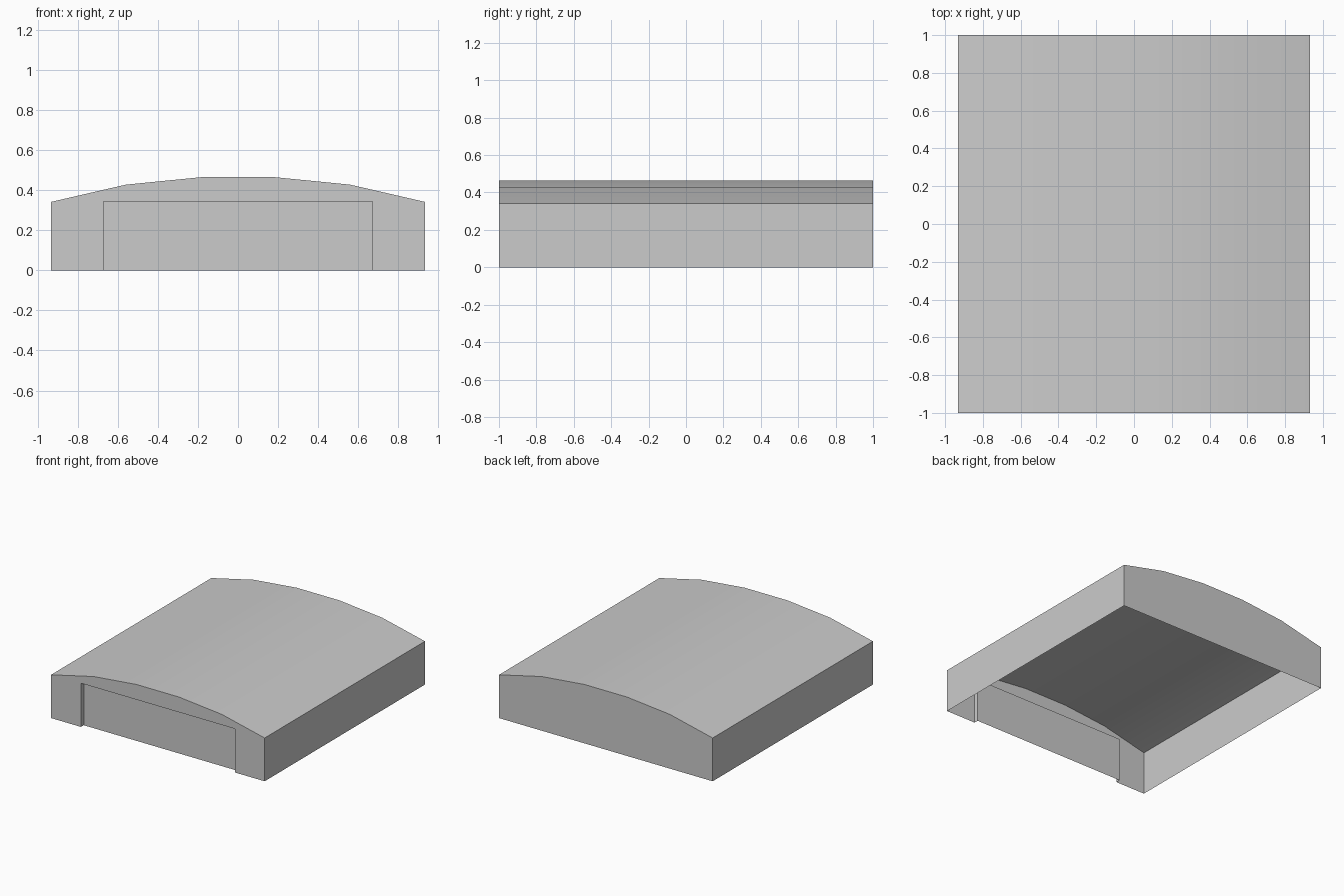
import bpy
import math

cube = bpy.data.objects.get("Cube")
if cube:
    bpy.data.objects.remove(cube, do_unlink=True)

# One plain grey for the whole building
grey = bpy.data.materials.new("plain_grey")
grey.use_nodes = True
colour = (0.6, 0.6, 0.6, 1)
grey.diffuse_color = colour
grey.node_tree.nodes["Principled BSDF"].inputs["Base Color"].default_value = colour

FRONT, BACK = -1.0, 1.0
DOOR_X, DOOR_TOP, RECESS = 0.672, 0.345, 0.035
half_arch = [(0.933, 0.342), (0.56, 0.428), (0.187, 0.465)]
arch = half_arch + [(-x, z) for x, z in reversed(half_arch)]
EAVE_X = arch[0][0]


def make_part(name, verts, faces):
    mesh = bpy.data.meshes.new(name)
    mesh.from_pydata(verts, [], faces)
    mesh.materials.append(grey)
    obj = bpy.data.objects.new(name, mesh)
    bpy.context.collection.objects.link(obj)
    return obj


def panel(name, outline, y, flip=False):
    """Flat upright sheet from an (x, z) outline, facing the back unless flipped."""
    points = outline[::-1] if flip else outline
    return make_part(name, [(x, y, z) for x, z in points], [range(len(points))])


def sweep(name, profile):
    """Sheet made by running an (x, z) profile from y0 to y1."""
    def run(y0, y1):
        n = len(profile)
        verts = [(x, y, z) for y in (y0, y1) for x, z in profile]
        faces = [(i, i + n, i + n + 1, i + 1) for i in range(n - 1)]
        return make_part(name, verts, faces)
    return run


# Curved roof, softly shaded across its facets
roof = sweep("roof", arch)(FRONT, BACK)
bpy.ops.object.select_all(action='DESELECT')
roof.select_set(True)
bpy.context.view_layer.objects.active = roof
bpy.ops.object.shade_smooth_by_angle(angle=math.radians(30))

# Side walls
sweep("left_wall", [(EAVE_X, 0), arch[0]])(FRONT, BACK)
sweep("right_wall", [arch[-1], (-EAVE_X, 0)])(FRONT, BACK)

# End walls, with the doorway cut out of the front one
outline = [(-EAVE_X, 0)] + arch[::-1] + [(EAVE_X, 0)]
doorway = [(DOOR_X, 0), (DOOR_X, DOOR_TOP), (-DOOR_X, DOOR_TOP), (-DOOR_X, 0)]
panel("back_wall", outline, BACK)
panel("front_wall", outline + doorway, FRONT, flip=True)

# Doorway reveal and the recessed door
sweep("door_frame", doorway[::-1])(FRONT, FRONT + RECESS)
panel("door", doorway, FRONT + RECESS)
